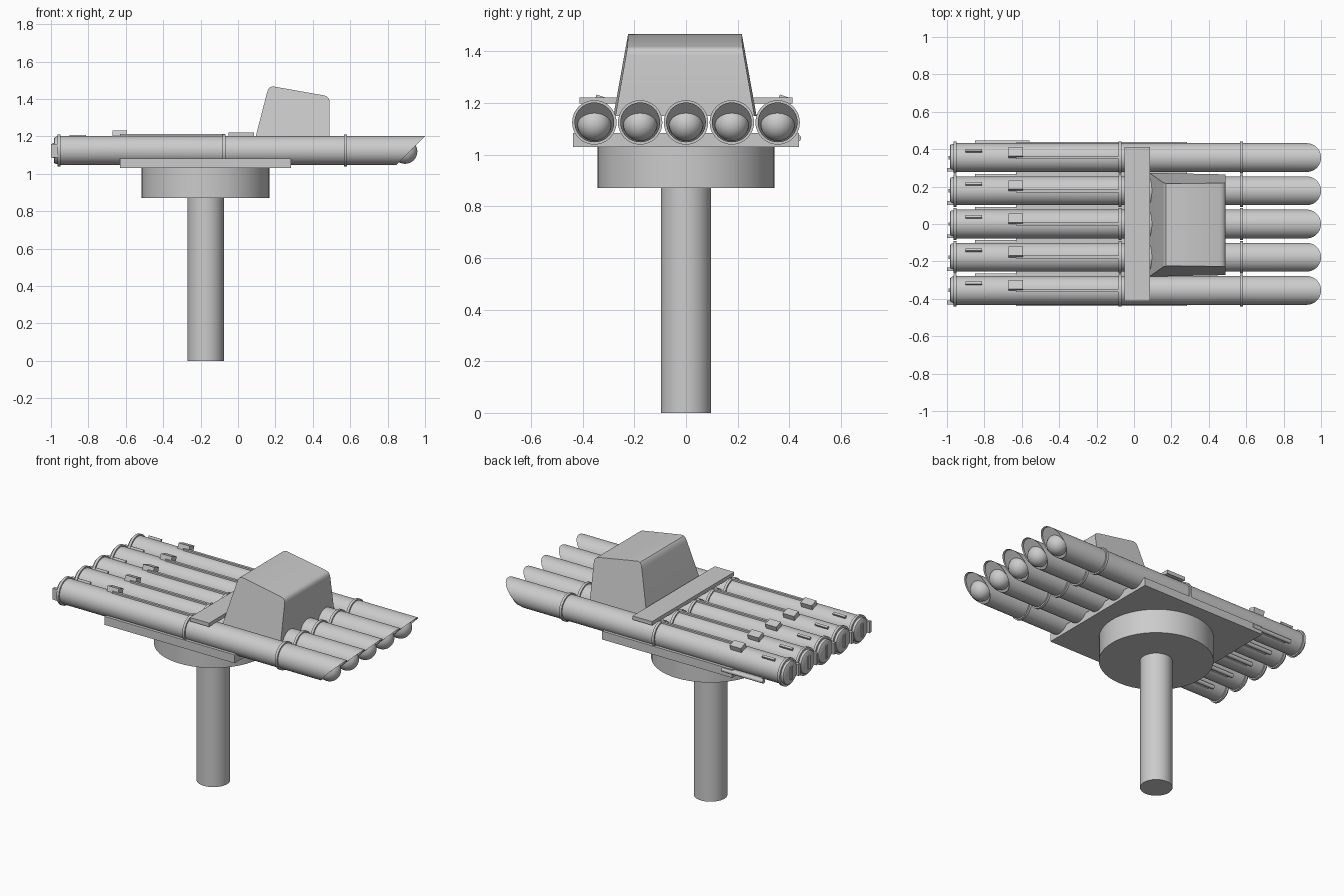
import bpy, bmesh
from math import radians, sin, cos, pi
from mathutils import Matrix, Vector

if "Cube" in bpy.data.objects:
    bpy.data.objects.remove(bpy.data.objects["Cube"])

TUBE_Y = [-0.355 + 0.1775 * i for i in range(5)]
TUBE_Z, R = 1.125, 0.077


def finish(name, bm, loc=(0, 0, 0), smooth=True):
    bmesh.ops.recalc_face_normals(bm, faces=bm.faces)
    me = bpy.data.meshes.new(name)
    bm.to_mesh(me)
    bm.free()
    ob = bpy.data.objects.new(name, me)
    ob.location = loc
    bpy.context.collection.objects.link(ob)
    if smooth:
        bpy.ops.object.select_all(action='DESELECT')
        ob.select_set(True)
        bpy.context.view_layer.objects.active = ob
        bpy.ops.object.shade_smooth_by_angle(angle=radians(35))
    return ob


def add_box(bm, x, y, z, roll=0):
    # box from ranges, optionally rolled about the x axis
    c = Vector([(a[0] + a[1]) / 2 for a in (x, y, z)])
    s = [a[1] - a[0] for a in (x, y, z)]
    m = Matrix.Rotation(roll, 4, 'X') @ Matrix.Translation(c) @ Matrix.Diagonal((*s, 1))
    bmesh.ops.create_cube(bm, size=1, matrix=m)


def box(name, x, y, z):
    bm = bmesh.new()
    add_box(bm, x, y, z)
    return finish(name, bm, smooth=False)


def lathe_x(bm, profile, n=40):
    # closed body of revolution about the x axis; profile = (x, radius)
    rings = [[bm.verts.new((x, r * cos(2 * pi * i / n), r * sin(2 * pi * i / n)))
              for i in range(n)] for x, r in profile]
    for a, b in zip(rings, rings[1:]):
        for i in range(n):
            bm.faces.new((a[i], a[(i + 1) % n], b[(i + 1) % n], b[i]))
    bm.faces.new(rings[0])
    return rings[-1], bm.faces.new(rings[-1])


def cylinder_z(name, r, z0, z1):
    bm = bmesh.new()
    bmesh.ops.create_cone(bm, cap_ends=True, segments=48, radius1=r, radius2=r, depth=z1 - z0)
    return finish(name, bm, (-0.173, 0, (z0 + z1) / 2))


# pedestal, turntable and bed plate
cylinder_z("pedestal_post", 0.097, 0, 0.88)
cylinder_z("turntable", 0.342, 0.87, 1.03)
box("bed_plate", (-0.63, 0.283), (-0.438, 0.438), (1.03, 1.083))
box("cross_plate", (-0.05, 0.086), (-0.412, 0.412), (1.198, 1.222))

# tube with slanted mouth
parts = []
bm = bmesh.new()
end, cap = lathe_x(bm, [(-0.965, R), (0.9, R)])
for v in end:
    v.co.x = 0.923 + v.co.z
bmesh.ops.inset_region(bm, faces=[cap], thickness=0.008, use_even_offset=True)
for v in cap.verts:
    v.co.x -= 0.015
parts.append(finish("tube", bm))

# joint rings and rear door
bm = bmesh.new()
for x in (-0.075, 0.575, -0.958):
    lathe_x(bm, [(x - 0.008, 0.086), (x + 0.008, 0.086)])
lathe_x(bm, [(-0.985, 0.062), (-0.98, 0.07), (-0.972, 0.073), (-0.955, 0.073)])
parts.append(finish("tube_rings_and_door", bm))

# rounded nose inside the mouth
bm = bmesh.new()
bmesh.ops.create_uvsphere(bm, u_segments=32, v_segments=16, radius=0.066,
                          matrix=Matrix.Translation((0.893, 0, -0.006)))
parts.append(finish("tube_nose", bm))

# fittings on each tube: door bar, latch, top boxes and strip
bm = bmesh.new()
add_box(bm, (-0.992, -0.97), (-0.009, 0.009), (-0.04, 0.04))
add_box(bm, (-1.0, -0.965), (-0.075, -0.055), (-0.037, 0.035))
add_box(bm, (-0.672, -0.594), (-0.025, 0.025), (0.06, 0.105), roll=radians(-18))
add_box(bm, (-0.9, -0.812), (-0.007, 0.007), (0.06, 0.09), roll=radians(-27))
add_box(bm, (-0.63, -0.07), (-0.008, 0.008), (0.06, 0.087))
parts.append(finish("tube_fittings", bm, smooth=False))

# side rod
bm = bmesh.new()
bmesh.ops.create_cone(bm, cap_ends=True, segments=16, radius1=0.013, radius2=0.013, depth=0.29,
                      matrix=Matrix.Translation((-0.705, 0.078, -0.061)) @ Matrix.Rotation(pi / 2, 4, 'Y'))
add_box(bm, (-0.83, -0.58), (0.045, 0.078), (-0.066, -0.05))
parts.append(finish("tube_side_rod", bm))

# repeat the tube across the mount
for i, y in enumerate(TUBE_Y):
    for p in parts:
        ob = p if i == 0 else p.copy()
        if i:
            ob.name = f"{p.name}_{i + 1}"
            bpy.context.collection.objects.link(ob)
        ob.location = (0, y, TUBE_Z)

# operator cabin: side profile with rounded roof ends, tapering upwards
profile = [(0.082, 1.15), (0.154, 1.43), (0.161, 1.452), (0.172, 1.464), (0.188, 1.467),
           (0.46, 1.419), (0.476, 1.413), (0.486, 1.403), (0.49, 1.385), (0.49, 1.15)]
bm = bmesh.new()
sides = []
for s in (-1, 1):
    sides.append([bm.verts.new((x, -0.004 + s * (0.27 - 0.175 * (z - 1.19) - 0.02 * (x - 0.1)), z))
                  for x, z in profile])
    bm.faces.new(sides[-1])
for i in range(len(profile)):
    j = (i + 1) % len(profile)
    bm.faces.new((sides[0][i], sides[0][j], sides[1][j], sides[1][i]))
finish("cabin", bm)
